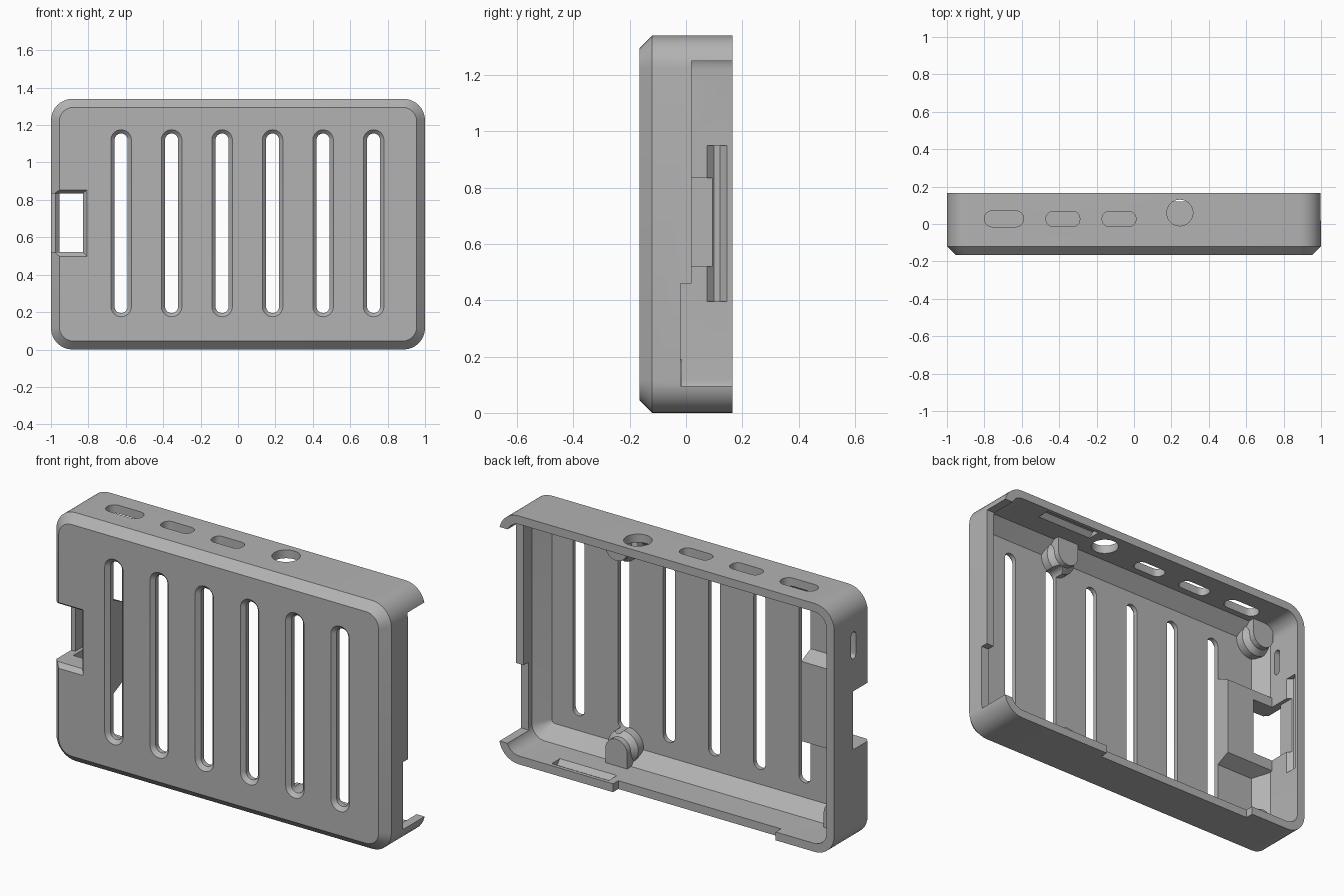
import bpy, bmesh, math
from mathutils import Vector

if "Cube" in bpy.data.objects:
    bpy.data.objects.remove(bpy.data.objects["Cube"])

grey = bpy.data.materials.new("plain_grey")
grey.use_nodes = True
grey.diffuse_color = (0.45, 0.45, 0.45, 1)
grey.node_tree.nodes["Principled BSDF"].inputs["Base Color"].default_value = (0.45, 0.45, 0.45, 1)

TOP, BACK, WALL = 1.34, 0.165, 0.045


def loft(name, loops):
    """Closed solid through a list of equal-length loops."""
    bm = bmesh.new()
    rings = [[bm.verts.new(p) for p in loop] for loop in loops]
    n = len(rings[0])
    for a, b in zip(rings, rings[1:]):
        for i in range(n):
            j = (i + 1) % n
            bm.faces.new((a[i], a[j], b[j], b[i]))
    bm.faces.new(rings[0])
    bm.faces.new(rings[-1][::-1])
    bmesh.ops.recalc_face_normals(bm, faces=bm.faces)
    mesh = bpy.data.meshes.new(name)
    bm.to_mesh(mesh)
    bm.free()
    mesh.materials.append(grey)
    obj = bpy.data.objects.new(name, mesh)
    bpy.context.scene.collection.objects.link(obj)
    return obj


def rounded(u0, u1, v0, v1, r, steps=8):
    """Rounded rectangle in a plane, as (u, v) pairs."""
    pts = []
    corners = ((u1 - r, v1 - r), (u0 + r, v1 - r), (u0 + r, v0 + r), (u1 - r, v0 + r))
    for k, (cu, cv) in enumerate(corners):
        for i in range(steps + 1):
            a = math.pi / 2 * (k + i / steps)
            pts.append((cu + r * math.cos(a), cv + r * math.sin(a)))
    # drop coincident points of fully round ends
    return [p for i, p in enumerate(pts)
            if math.dist(p, pts[i - 1]) > 1e-5]


def rect(u0, u1, v0, v1):
    return [(u0, v0), (u1, v0), (u1, v1), (u0, v1)]


def on_y(pts, y):
    return [Vector((u, y, v)) for u, v in pts]


def on_z(pts, z):
    return [Vector((u, v, z)) for u, v in pts]


def on_x(pts, x):
    return [Vector((x, u, v)) for u, v in pts]


def box(name, x0, x1, y0, y1, z0, z1):
    return loft(name, [on_y(rect(x0, x1, z0, z1), y) for y in (y0, y1)])


def body_loop(inset, y, r):
    return on_y(rounded(-1 + inset, 1 - inset, inset, TOP - inset, r), y)


def combine(tool, operation):
    mod = shell.modifiers.new(tool.name, "BOOLEAN")
    mod.operation, mod.solver, mod.object = operation, "EXACT", tool
    bpy.context.view_layer.objects.active = shell
    bpy.ops.object.modifier_apply(modifier=mod.name)
    bpy.data.objects.remove(tool)


def cut(tool):
    combine(tool, "DIFFERENCE")


# Outer shell with chamfered front, hollowed from the back
shell = loft("case_half", [body_loop(WALL, -BACK, 0.075),
                           body_loop(0, -0.12, 0.115),
                           body_loop(0, BACK, 0.115)])
cut(loft("cavity", [body_loop(WALL + 0.07, -0.12, 0.02),
                    body_loop(WALL, -0.05, 0.075),
                    body_loop(WALL, 0.3, 0.075)]))

# Raised block around the card notch, with sloped ends
combine(loft("card_block", [on_y(rect(-0.97, -0.66, 0.42, 0.93), -0.125),
                            on_y(rect(-0.97, -0.66, 0.46, 0.89), -0.04)]), "UNION")

# Board posts: flared base and a round-ended pin joined to the nearest wall
for x in (-0.876, 0.427):
    for z, out in ((0.124, 0.03), (TOP - 0.124, TOP - 0.03)):
        bases = [[(x + r * math.cos(i * math.pi / 12), z + r * math.sin(i * math.pi / 12))
                  for i in range(24)] for r in (0.09, 0.09, 0.064)]
        combine(loft("post_base", [on_y(p, y) for p, y in
                                   zip(bases, (-0.125, -0.075, -0.045))]), "UNION")
        side = 1 if z < out else -1
        pin = [(x + 0.065 * math.cos(i * math.pi / 12),
                z - side * 0.065 * math.sin(i * math.pi / 12)) for i in range(13)]
        pin += [(x - 0.065, out), (x + 0.065, out)]
        combine(loft("post_pin", [on_y(pin, -0.125), on_y(pin, -0.015)]), "UNION")

# Ventilation slots with chamfered rims
for i in range(6):
    x = -0.625 + 0.27 * i
    rims = [rounded(x - r, x + r, 0.23 - r, 1.12 + r, r) for r in (0.065, 0.035, 0.035)]
    cut(loft("vent", [on_y(p, y) for p, y in zip(rims, (-0.175, -0.145, 0.0))]))

# Card notch through the front and the side wall
cut(loft("card_notch", [on_y(rect(-1.1, -0.80, 0.49, 0.86), -0.175),
                        on_y(rect(-1.1, -0.83, 0.52, 0.835), -0.14),
                        on_y(rect(-1.1, -0.83, 0.52, 0.835), 0.005)]))
cut(box("card_opening", -0.975, -0.83, -0.1, 0.1, 0.52, 0.835))

# Port openings in the top wall
for x0, x1, y0, y1, r in ((-0.8, -0.59, -0.015, 0.07, 0.042),
                          (-0.47, -0.29, -0.012, 0.066, 0.034),
                          (-0.17, 0.01, -0.012, 0.066, 0.034),
                          (0.175, 0.315, -0.01, 0.13, 0.07)):
    p = rounded(x0, x1, y0, y1, r)
    cut(loft("port", [on_z(p, 1.27), on_z(p, 1.4)]))

# Small light slot in the side wall
p = rounded(-0.02, 0.02, 1.01, 1.155, 0.02)
cut(loft("light_slot", [on_x(p, -1.1), on_x(p, -0.9)]))

# Large stepped opening for the connectors at the other side
cut(box("connector_upper", 0.8, 1.2, 0.02, 0.3, 0.4, 1.25))
cut(box("connector_lower", 0.8, 1.2, -0.02, 0.3, 0.095, 0.46))

# Shallow step along the bottom rim
cut(box("rim_step", -0.65, 0.32, 0.12, 0.3, -0.1, 0.1))

# Snap grooves inside the side, bottom and top walls
def groove(place, u0, u1, surface, direction, flip):
    loops = []
    for depth, half in ((-0.01, 0.045), (0.025, 0.01)):
        y0, y1 = 0.11 - half, 0.11 + half
        p = rect(y0, y1, u0, u1) if flip else rect(u0, u1, y0, y1)
        loops.append(place(p, surface + direction * depth))
    cut(loft("snap_groove", loops))


groove(on_x, 0.395, 0.95, -1 + WALL, -1, True)
groove(on_z, 0.36, 0.70, WALL, -1, False)
groove(on_z, 0.36, 0.70, TOP - WALL, 1, False)

# Smooth the rounded corners, keep real edges sharp
bpy.ops.object.select_all(action="DESELECT")
shell.select_set(True)
bpy.context.view_layer.objects.active = shell
bpy.ops.object.shade_smooth_by_angle(angle=math.radians(30))
